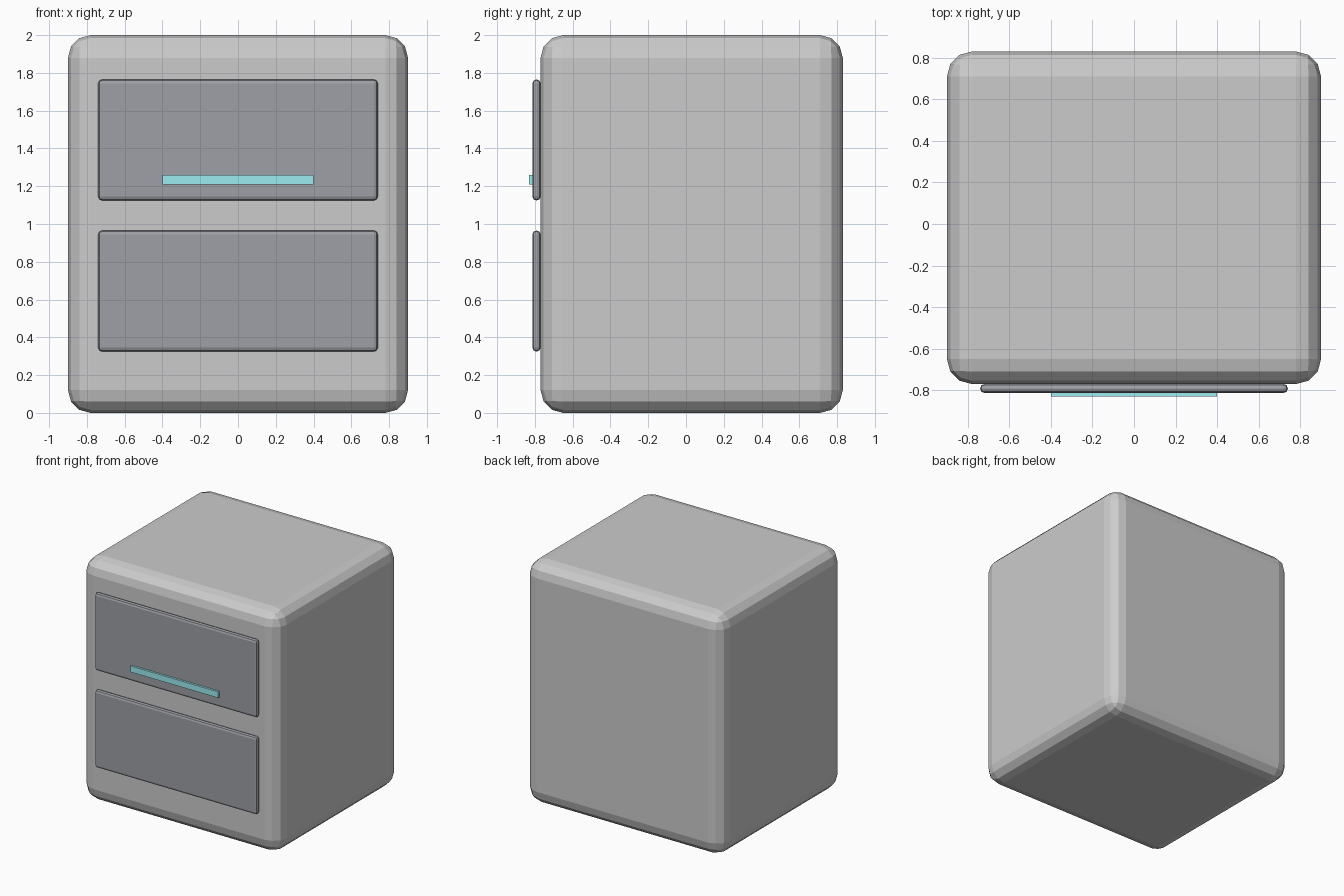
import bpy

if "Cube" in bpy.data.objects:
    bpy.data.objects.remove(bpy.data.objects["Cube"])


def material(name, color):
    m = bpy.data.materials.new(name)
    m.diffuse_color = color
    m.use_nodes = True
    m.node_tree.nodes["Principled BSDF"].inputs["Base Color"].default_value = m.diffuse_color
    return m


def box(name, lo, hi, bevel=0.0, segments=1, mat=None):
    centre = [(a + b) / 2 for a, b in zip(lo, hi)]
    bpy.ops.mesh.primitive_cube_add(size=1, location=centre)
    ob = bpy.context.object
    ob.name = name
    ob.scale = [b - a for a, b in zip(lo, hi)]
    bpy.ops.object.transform_apply(location=False, rotation=False, scale=True)
    if bevel:
        mod = ob.modifiers.new("rounded_edges", 'BEVEL')
        mod.width = bevel
        mod.segments = segments
    if mat:
        ob.data.materials.append(mat)
    return ob


dark = material("dark_grey", (0.34, 0.35, 0.38, 1))
cyan = material("cyan", (0.33, 0.84, 0.88, 1))

# Cabinet body with faceted rounded edges
box("cabinet_body", (-0.9, -0.77, 0), (0.9, 0.83, 2), 0.12, 3)

# Two drawer fronts
for name, z in (("lower_drawer_front", 0.325), ("upper_drawer_front", 1.125)):
    box(name, (-0.74, -0.813, z), (0.74, -0.77, z + 0.64), 0.02, 2, dark)

# Light strip on the upper drawer
box("light_strip", (-0.4, -0.83, 1.21), (0.4, -0.80, 1.26), mat=cyan)
